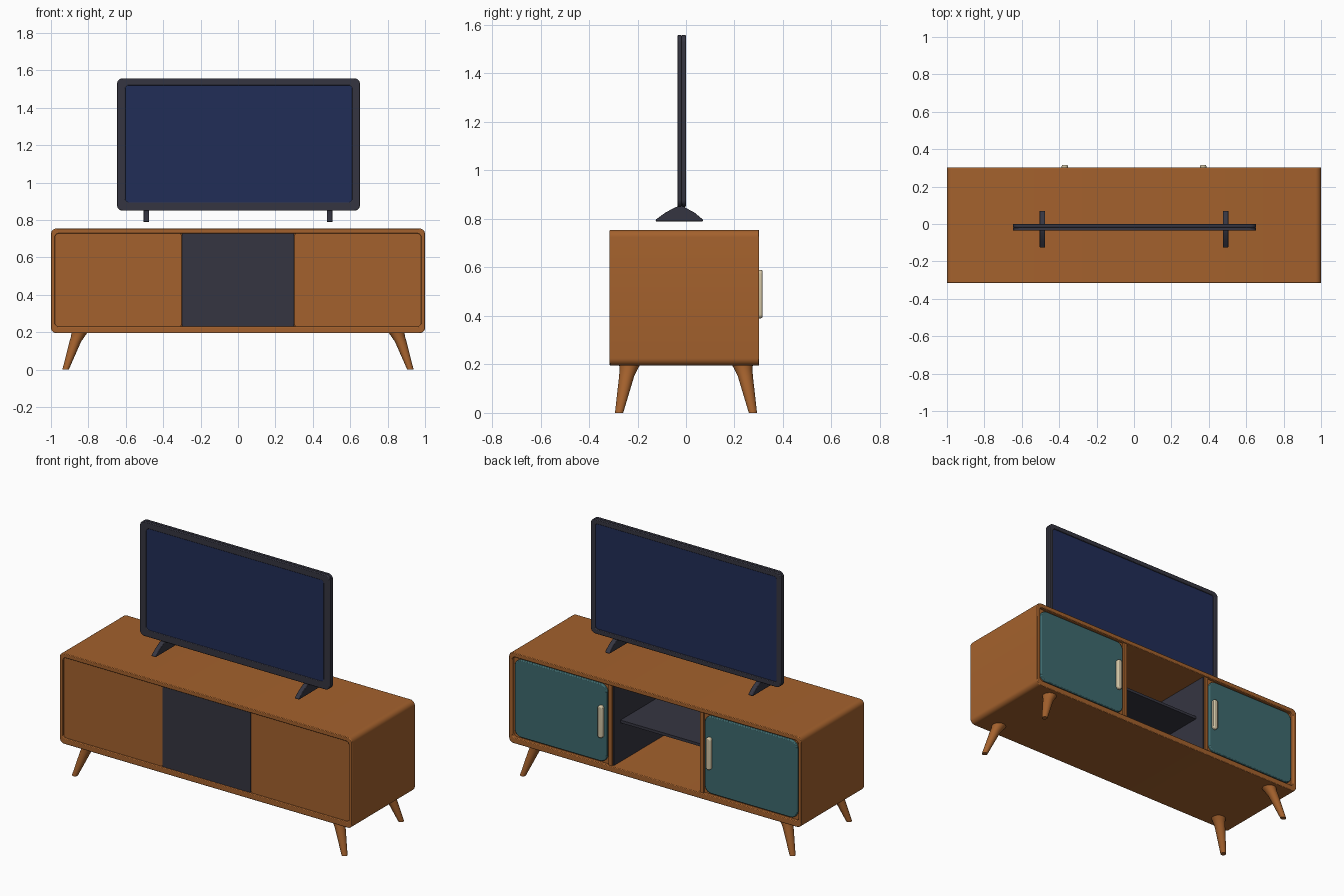
import bpy, bmesh, math

cube = bpy.data.objects.get("Cube")
if cube:
    bpy.data.objects.remove(cube, do_unlink=True)


def material(name, color):
    m = bpy.data.materials.new(name)
    m.use_nodes = True
    m.diffuse_color = (*color, 1)
    bsdf = next(n for n in m.node_tree.nodes if n.type == 'BSDF_PRINCIPLED')
    bsdf.inputs["Base Color"].default_value = (*color, 1)
    return m


WOOD = material("warm wood", (0.37, 0.12, 0.026))
DARK = material("dark grey", (0.036, 0.036, 0.053))
SCREEN = material("screen blue", (0.015, 0.026, 0.095))
TEAL = material("teal door", (0.048, 0.144, 0.156))
CREAM = material("cream handle", (0.65, 0.56, 0.38))


def finish(name, bm, mat, bevel=0.0):
    bmesh.ops.recalc_face_normals(bm, faces=bm.faces[:])
    me = bpy.data.meshes.new(name)
    bm.to_mesh(me)
    bm.free()
    me.materials.append(mat)
    ob = bpy.data.objects.new(name, me)
    bpy.context.collection.objects.link(ob)
    if bevel:
        mod = ob.modifiers.new("soft edges", 'BEVEL')
        mod.width, mod.segments = bevel, 2
        mod.limit_method, mod.angle_limit = 'ANGLE', math.radians(40)
    bpy.ops.object.select_all(action='DESELECT')
    bpy.context.view_layer.objects.active = ob
    ob.select_set(True)
    bpy.ops.object.shade_smooth_by_angle(angle=math.radians(35))
    return ob


def outline(x0, x1, z0, z1, r, n=6):
    """Rounded rectangle as (x, z) points."""
    pts = []
    corners = [(x1 - r, z1 - r), (x0 + r, z1 - r), (x0 + r, z0 + r), (x1 - r, z0 + r)]
    for q, (cx, cz) in enumerate(corners):
        for i in range(n + 1):
            a = math.pi / 2 * (q + i / n)
            pts.append((cx + r * math.cos(a), cz + r * math.sin(a)))
    return pts


def loft(name, loops, mat, closed=False, bevel=0.0):
    """Skin a list of equal point loops; cap the ends or join last to first."""
    bm = bmesh.new()
    rows = [[bm.verts.new(p) for p in loop] for loop in loops]
    n = len(rows[0])
    pairs = list(zip(rows, rows[1:]))
    if closed:
        pairs.append((rows[-1], rows[0]))
    for a, b in pairs:
        for i in range(n):
            j = (i + 1) % n
            bm.faces.new((a[i], a[j], b[j], b[i]))
    if not closed:
        bm.faces.new(rows[0])
        bm.faces.new(rows[-1])
    return finish(name, bm, mat, bevel)


def at_y(pts, y):
    return [(x, y, z) for x, z in pts]


def slab(name, pts, y0, y1, mat, bevel=0.0):
    return loft(name, [at_y(pts, y0), at_y(pts, y1)], mat, bevel=bevel)


def frame(name, outer, inner, y0, y1, mat, bevel=0.0):
    loops = [at_y(outer, y0), at_y(outer, y1), at_y(inner, y1), at_y(inner, y0)]
    return loft(name, loops, mat, closed=True, bevel=bevel)


def box(name, x0, x1, y0, y1, z0, z1, mat):
    return slab(name, [(x0, z0), (x1, z0), (x1, z1), (x0, z1)], y0, y1, mat)


def span(s, a, b):
    return sorted((s * a, s * b))


# Cabinet shell, open on both faces
frame("cabinet_shell", outline(-1, 1, 0.195, 0.755, 0.03),
      outline(-0.978, 0.978, 0.23, 0.728, 0.02), -0.315, 0.302, WOOD, 0.004)

# Middle compartment: rear panel and shelf
box("rear_panel", -0.3, 0.3, -0.307, -0.295, 0.23, 0.728, DARK)
box("middle_shelf", -0.3, 0.3, -0.295, 0.22, 0.47, 0.487, DARK)

for s, side in ((1, "left"), (-1, "right")):
    # Side bays with dark lining, doors and handles
    x0, x1 = span(s, 0.3, 0.982)
    slab(side + "_bay", outline(x0, x1, 0.226, 0.732, 0.02), -0.305, 0.282, WOOD, 0.003)
    x0, x1 = span(s, 0.3, 0.325)
    box(side + "_divider", x0, x1, -0.295, 0.294, 0.23, 0.728, WOOD)
    x0, x1 = span(s, 0.294, 0.3)
    box(side + "_lining", x0, x1, -0.295, 0.285, 0.23, 0.728, DARK)
    x0, x1 = span(s, 0.335, 0.966)
    slab(side + "_door", outline(x0, x1, 0.24, 0.718, 0.045), 0.275, 0.297, TEAL, 0.005)
    x0, x1 = span(s, 0.353, 0.387)
    slab(side + "_handle", outline(x0, x1, 0.39, 0.59, 0.0165), 0.29, 0.316, CREAM, 0.007)

    # Splayed tapered legs
    for t, end in ((-1, "front"), (1, "back")):
        rings = []
        for z, x, y, r in ((0, 0.922, 0.276, 0.017), (0.15, 0.87, 0.245, 0.031),
                           (0.18, 0.855, 0.237, 0.037), (0.2, 0.847, 0.232, 0.044)):
            rings.append([(s * x + r * math.cos(a), t * y + r * math.sin(a), z)
                          for a in (math.tau * i / 24 for i in range(24))])
        loft(f"{end}_{side}_leg", rings, WOOD)

    # Television feet
    profile = [(-0.125, 0.79), (-0.125, 0.797), (-0.085, 0.826), (-0.048, 0.846),
               (-0.03, 0.853), (-0.012, 0.853), (0.0, 0.845), (0.035, 0.826),
               (0.07, 0.797), (0.07, 0.79)]
    loft(side + "_tv_foot", [[(s * 0.49 + dx, y, z) for y, z in profile]
                             for dx in (-0.015, 0.015)], DARK, bevel=0.003)

# Television body: frame, blue rear plate and blue screen
body = outline(-0.647, 0.652, 0.85, 1.558, 0.03)
frame("tv_rear_frame", body, outline(-0.602, 0.61, 0.895, 1.52, 0.02),
      -0.036, -0.018, DARK, 0.004)
frame("tv_screen_frame", body, outline(-0.617, 0.622, 0.88, 1.53, 0.015),
      -0.018, 0.0, DARK, 0.004)
slab("tv_rear_plate", outline(-0.605, 0.613, 0.892, 1.523, 0.02), -0.034, -0.026, SCREEN)
slab("tv_screen", outline(-0.62, 0.625, 0.877, 1.533, 0.015), -0.014, -0.006, SCREEN)
slab("tv_core", outline(-0.63, 0.635, 0.87, 1.54, 0.02), -0.026, -0.014, DARK)
